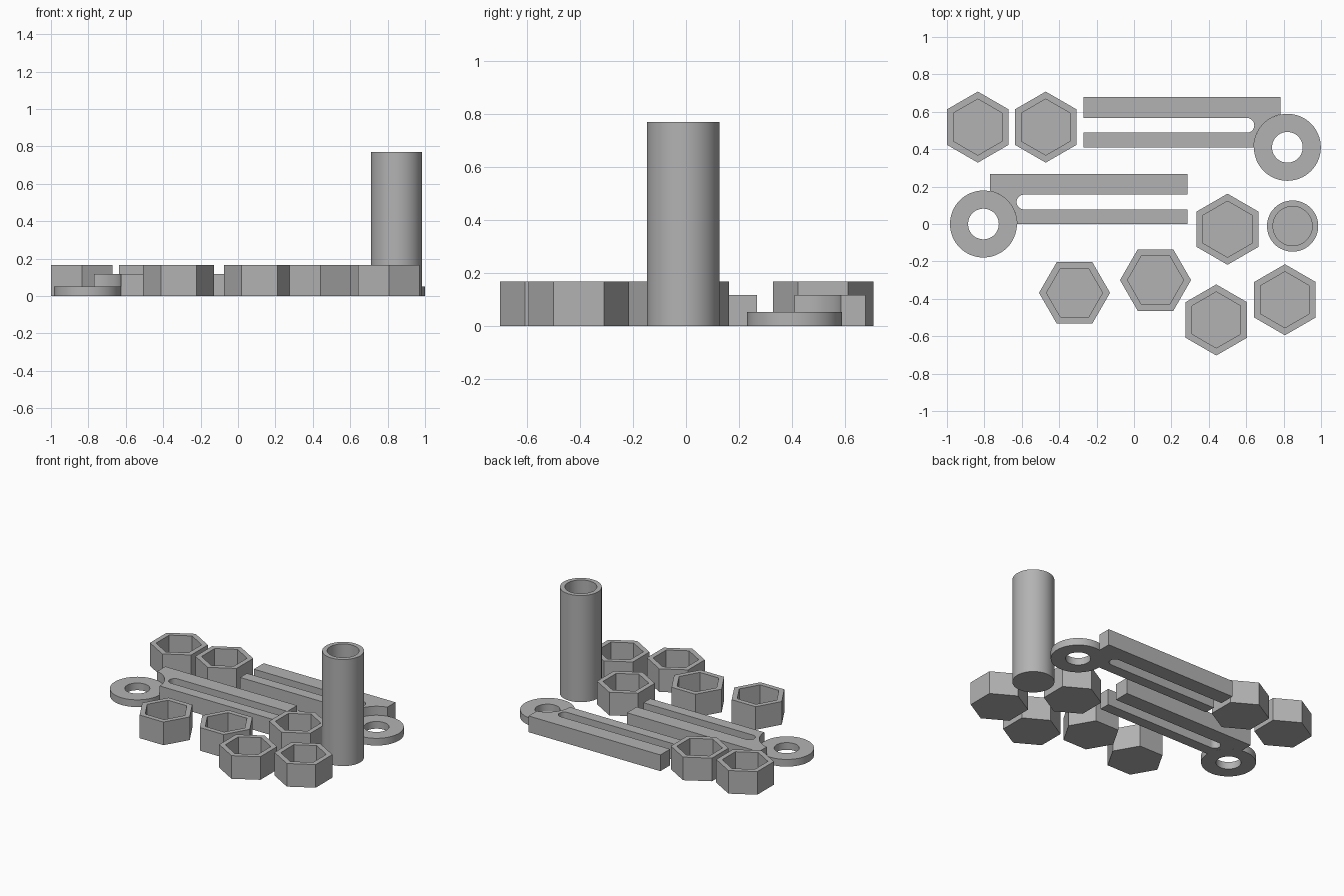
import bpy, bmesh, math

if "Cube" in bpy.data.objects:
    bpy.data.objects.remove(bpy.data.objects["Cube"])

grey = bpy.data.materials.new("plain grey")
grey.diffuse_color = (0.45, 0.45, 0.45, 1)
grey.use_nodes = True
grey.node_tree.nodes["Principled BSDF"].inputs["Base Color"].default_value = grey.diffuse_color


def finish(bm, name, loc):
    bmesh.ops.recalc_face_normals(bm, faces=bm.faces)
    mesh = bpy.data.meshes.new(name)
    bm.to_mesh(mesh)
    bm.free()
    mesh.materials.append(grey)
    ob = bpy.data.objects.new(name, mesh)
    ob.location = (*loc, 0)
    bpy.context.collection.objects.link(ob)
    bpy.ops.object.select_all(action='DESELECT')
    ob.select_set(True)
    bpy.context.view_layer.objects.active = ob
    bpy.ops.object.shade_smooth_by_angle(angle=math.radians(30))
    return ob


def lathe(name, loc, profile, sides, turn=0.0, closed=False):
    """Sweep (radius, z) points round z; closed joins last to first, else ends are capped."""
    bm = bmesh.new()
    rings = [[bm.verts.new((r * math.cos(turn + math.tau * i / sides),
                            r * math.sin(turn + math.tau * i / sides), z))
              for i in range(sides)] for r, z in profile]
    pairs = list(zip(rings, rings[1:]))
    if closed:
        pairs.append((rings[-1], rings[0]))
    else:
        bm.faces.new(rings[0])
        bm.faces.new(rings[-1])
    for a, b in pairs:
        for i in range(sides):
            j = (i + 1) % sides
            bm.faces.new((a[i], a[j], b[j], b[i]))
    return finish(bm, name, loc)


def cup(name, loc, outer, inner, height, floor, sides, turn=0.0):
    lathe(name, loc, [(outer, 0), (outer, height), (inner, height), (inner, floor)], sides, turn)


def arc(cx, cy, r, a0, a1, n):
    return [(cx + r * math.cos(a0 + (a1 - a0) * i / n),
             cy + r * math.sin(a0 + (a1 - a0) * i / n)) for i in range(n + 1)]


def clip(name, loc, side):
    """Flat washer with a slotted arm; side = 1 sends the arm to +x, -1 to -x."""
    R = 0.179
    lathe(name + "_ring", loc, [(R, 0), (R, 0.052), (0.082, 0.052), (0.082, 0)], 64, closed=True)
    # arm outline, scooped round the ring, with a round-ended slot
    far, near, top = 1.09, 0.036, 0.268
    lo, hi = 0.078, 0.157
    r = (hi - lo) / 2
    pts = [(far, 0)]
    pts += [(far, lo)]
    pts += arc(0.177 + r, (lo + hi) / 2, r, -math.pi / 2, -1.5 * math.pi, 16)
    pts += [(far, hi), (far, top), (near, top)]
    pts += arc(0, 0, R, math.acos(near / R), 0, 20)
    bm = bmesh.new()
    face = bm.faces.new([bm.verts.new((side * x, y, 0)) for x, y in pts])
    out = bmesh.ops.extrude_face_region(bm, geom=[face], use_keep_orig=True)
    for v in out["geom"]:
        if isinstance(v, bmesh.types.BMVert):
            v.co.z = 0.117
    finish(bm, name + "_arm", loc)


# hexagonal cups: pointed towards y, then two turned flat
for i, p in enumerate([(-0.835, 0.518), (-0.472, 0.518), (0.5, -0.028), (0.44, -0.513), (0.807, -0.405)]):
    cup(f"hex_cup_{i + 1}", p, 0.19, 0.15, 0.167, 0.03, 6, math.pi / 6)
for i, p in enumerate([(-0.318, -0.368), (0.115, -0.3)]):
    cup(f"hex_cup_turned_{i + 1}", p, 0.19, 0.15, 0.167, 0.03, 6)

# tall tube with a closed bottom
cup("tall_tube", (0.848, -0.011), 0.137, 0.105, 0.77, 0.03, 64)

# two mirrored slotted clips
clip("back_clip", (0.82, 0.41), -1)
clip("middle_clip", (-0.805, 0.0), 1)
